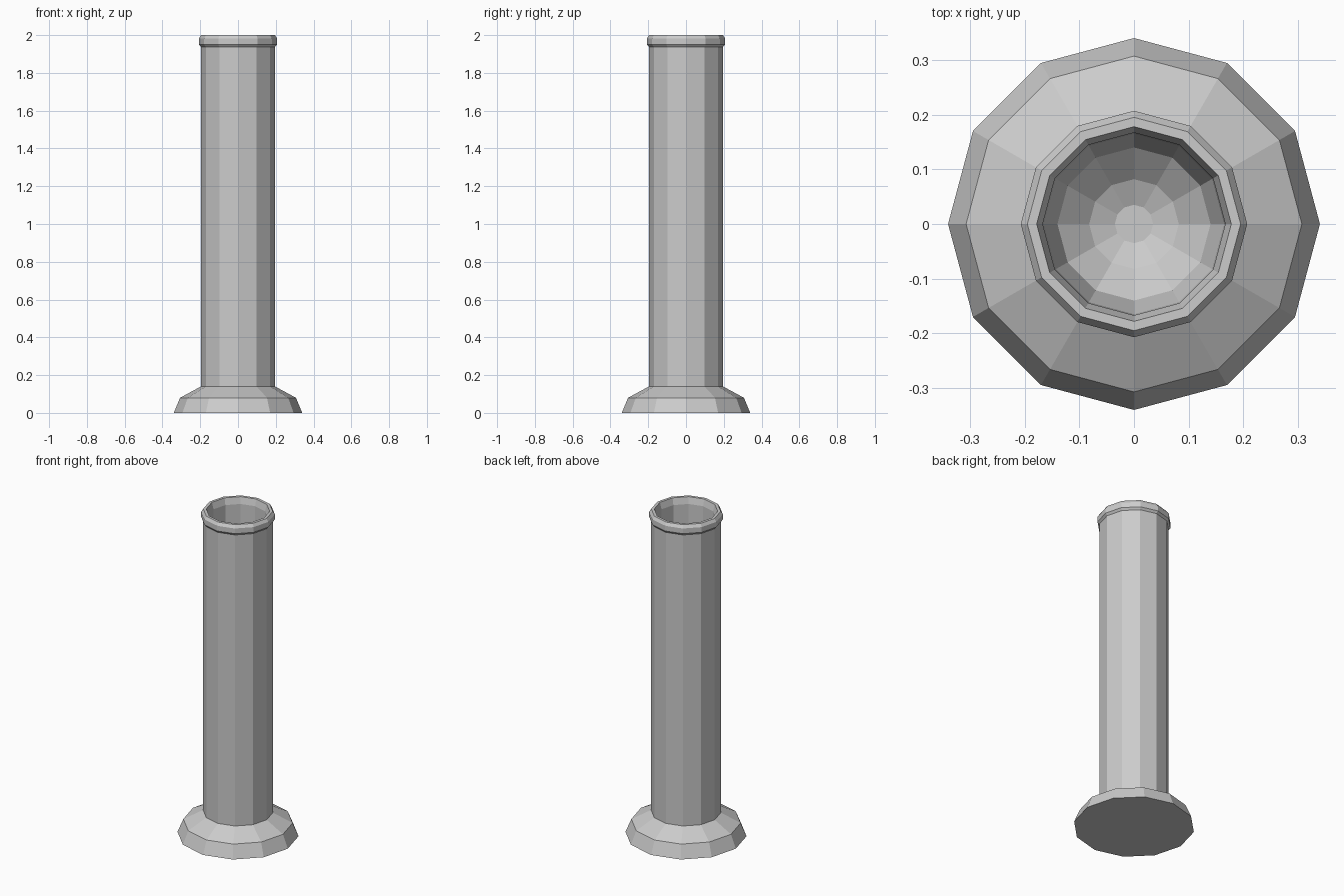
import bpy
import bmesh
from math import sin, cos, pi

if "Cube" in bpy.data.objects:
    bpy.data.objects.remove(bpy.data.objects["Cube"])

SIDES = 12


def lathe(name, profile):
    """Revolve (radius, z) points around z; the two end points lie on the axis."""
    bm = bmesh.new()
    rings = []
    for r, z in profile:
        if r == 0:
            rings.append([bm.verts.new((0, 0, z))] * SIDES)
        else:
            rings.append([bm.verts.new((r * cos(2 * pi * i / SIDES), r * sin(2 * pi * i / SIDES), z))
                          for i in range(SIDES)])
    for a, b in zip(rings, rings[1:]):
        for i in range(SIDES):
            j = (i + 1) % SIDES
            bm.faces.new(list(dict.fromkeys((a[i], a[j], b[j], b[i]))))
    bmesh.ops.recalc_face_normals(bm, faces=bm.faces)
    mesh = bpy.data.meshes.new(name)
    bm.to_mesh(mesh)
    bm.free()
    obj = bpy.data.objects.new(name, mesh)
    bpy.context.collection.objects.link(obj)
    return obj


# Flared foot, straight barrel and rolled lip
outside = [(0, 0), (0.34, 0), (0.307, 0.08), (0.196, 0.14), (0.196, 1.937),
           (0.207, 1.95), (0.207, 1.982), (0.195, 2.0), (0.178, 2.0)]
# Bore with a rounded bottom
inside = [(0.167, 1.96), (0.165, 0.24), (0.14, 0.16), (0.082, 0.11), (0.035, 0.09), (0, 0.09)]
lathe("hollow_tube_with_foot", outside + inside)
